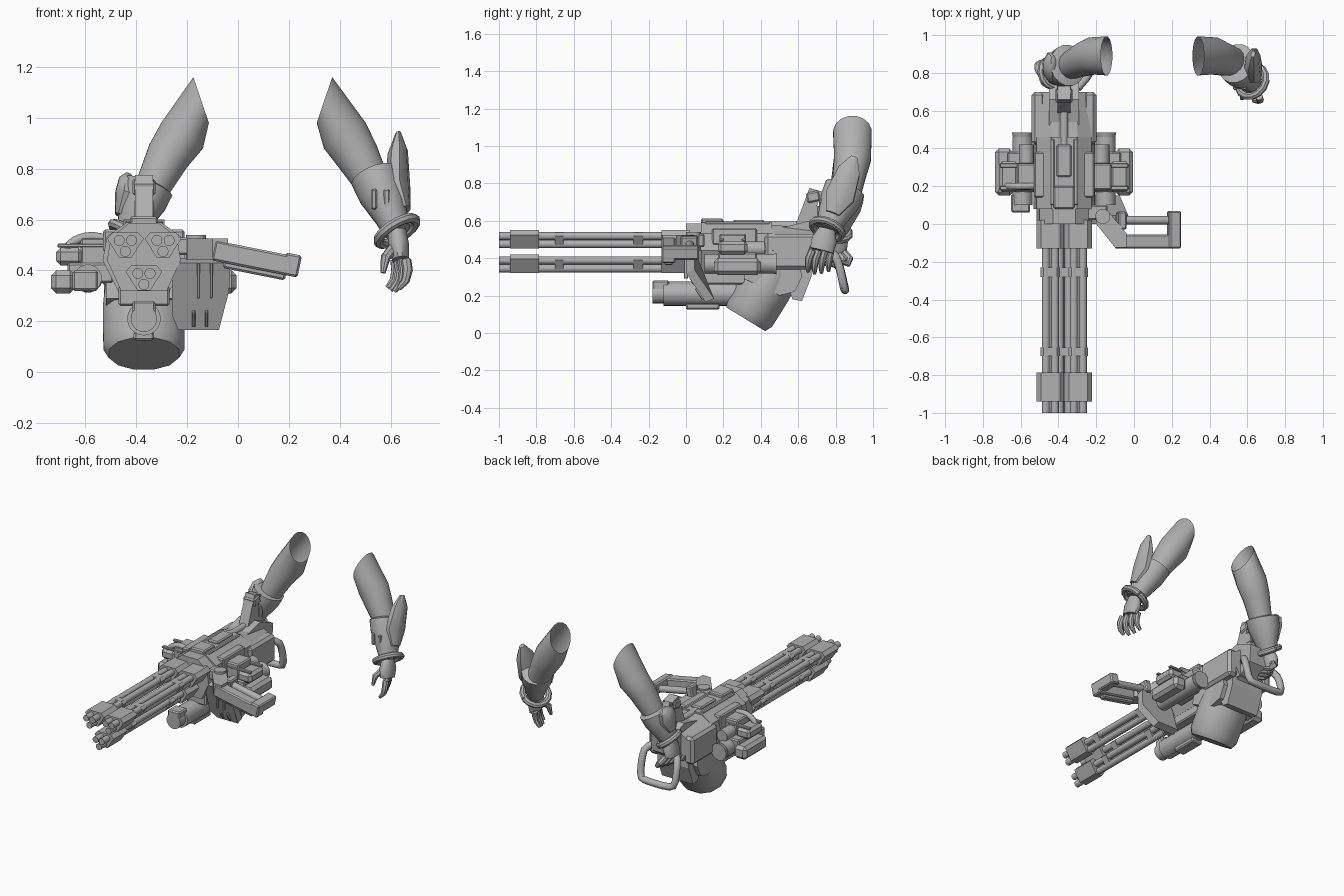
import bpy, bmesh, math
from mathutils import Vector, Matrix

if "Cube" in bpy.data.objects:
    bpy.data.objects.remove(bpy.data.objects["Cube"])

metal = bpy.data.materials.new("plain grey")
metal.diffuse_color = (0.44, 0.44, 0.44, 1)
metal.use_nodes = True
metal.node_tree.nodes["Principled BSDF"].inputs["Base Color"].default_value = metal.diffuse_color
CX = -0.37  # gun centre line


def finish(name, bm, smooth=False):
    bmesh.ops.recalc_face_normals(bm, faces=bm.faces)
    me = bpy.data.meshes.new(name)
    bm.to_mesh(me)
    bm.free()
    ob = bpy.data.objects.new(name, me)
    bpy.context.collection.objects.link(ob)
    me.materials.append(metal)
    if smooth:
        bpy.ops.object.select_all(action='DESELECT')
        bpy.context.view_layer.objects.active = ob
        ob.select_set(True)
        bpy.ops.object.shade_smooth_by_angle(angle=math.radians(40))
    return ob


def box(name, x, y, z, pitch=0, roll=0, bevel=0.008):
    """Box from ranges, turned about its own centre."""
    bm = bmesh.new()
    bmesh.ops.create_cube(bm, size=1)
    size = [abs(b - a) for a, b in (x, y, z)]
    mid = Vector([(a + b) / 2 for a, b in (x, y, z)])
    bmesh.ops.scale(bm, vec=size, verts=bm.verts)
    bmesh.ops.bevel(bm, geom=bm.edges[:], offset=min(bevel, min(size) / 4), segments=1, affect='EDGES')
    rot = Matrix.Rotation(roll, 4, 'Y') @ Matrix.Rotation(pitch, 4, 'X')
    bmesh.ops.transform(bm, matrix=Matrix.Translation(mid) @ rot, verts=bm.verts)
    return finish(name, bm)


def loft(name, rings, cap=True, smooth=True):
    bm = bmesh.new()
    loops = [[bm.verts.new(p) for p in r] for r in rings]
    n = len(loops[0])
    for a, b in zip(loops, loops[1:]):
        for i in range(n):
            j = (i + 1) % n
            bm.faces.new((a[i], a[j], b[j], b[i]))
    if cap:
        bm.faces.new(loops[0])
        bm.faces.new(loops[-1])
    return finish(name, bm, smooth)


def ring(c, t, ru, rv, n=16, up=(0, 1, 0)):
    """Ellipse round c, across direction t; ru lies along 'up'."""
    t = Vector(t).normalized()
    u = Vector(up)
    if abs(u.dot(t)) > 0.95:
        u = Vector((1, 0, 0))
    u = (u - t * u.dot(t)).normalized()
    v = t.cross(u)
    angs = [2 * math.pi * (i + 0.5) / n for i in range(n)]
    return [Vector(c) + u * ru * math.cos(a) + v * rv * math.sin(a) for a in angs]


def rod(name, a, b, r, n=16, r2=None):
    t = Vector(b) - Vector(a)
    r2 = r if r2 is None else r2
    return loft(name, [ring(a, t, r, r, n), ring(b, t, r2, r2, n)])


def tube(name, pts, radii, n=10):
    """Round finger or hose through points; a single radius also rounds the bends."""
    P = [Vector(p) for p in pts]
    if not isinstance(radii, list):
        P = [P[0]] + [a.lerp(b, f) for a, b in zip(P, P[1:]) for f in (0.25, 0.75)] + [P[-1]]
        radii = [radii] * len(P)
    u = Vector((0.3, 0.2, 0.9))
    rs = []
    for i, p in enumerate(P):
        t = (P[min(i + 1, len(P) - 1)] - P[max(i - 1, 0)]).normalized()
        u = (u - t * u.dot(t)).normalized()  # carried along so the tube does not twist
        rs.append(ring(p, t, radii[i], radii[i], n, u))
    return loft(name, rs)


def prism_y(name, pts, y0, y1, s=1.0):
    """xz outline run along y, its far end scaled by s."""
    zc = sum(p[1] for p in pts) / len(pts)
    xc = sum(p[0] for p in pts) / len(pts)
    return loft(name, [[(x, y0, z) for x, z in pts],
                       [(xc + (x - xc) * s, y1, zc + (z - zc) * s) for x, z in pts]], smooth=False)


def prism_x(name, pts, x0, x1):
    return loft(name, [[(x, y, z) for y, z in pts] for x in (x0, x1)], smooth=False)


# three barrel clusters
clamp = [(-0.072, 0.022), (-0.05, 0.047), (0.05, 0.047), (0.072, 0.022), (0.025, -0.052), (-0.025, -0.052)]
for x, z in [(-0.443, 0.503), (-0.295, 0.503), (CX, 0.373)]:
    for dx, dz in [(-0.024, 0.015), (0.024, 0.015), (0, -0.028)]:
        rod("barrel", (x + dx, -1, z + dz), (x + dx, 0.05, z + dz), 0.0215, 14)
        rod("barrel_bore", (x + dx, -1.0, z + dz), (x + dx, -0.99, z + dz), 0.011, 10)
    for y0, y1, s in [(-0.94, -0.785, 1), (-0.70, -0.655, 0.72), (-0.28, -0.23, 0.72), (-0.13, 0.02, 1)]:
        prism_y("barrel_clamp", [(x + a * s, z + b * s) for a, b in clamp], y0, y1)

# gun body: collar, receiver, rear housing
face = [(-0.13, 0.53), (-0.06, 0.585), (0.06, 0.585), (0.13, 0.53), (0.145, 0.44), (0.09, 0.32), (-0.09, 0.32), (-0.145, 0.44)]
prism_y("front_collar", [(CX + a, b) for a, b in face], 0.0, 0.08)
prism_y("receiver", [(CX + a * 1.12, 0.44 + (b - 0.44) * 1.03) for a, b in face], 0.08, 0.46)
prism_y("rear_housing", [(CX + a * 1.2, 0.44 + (b - 0.44) * 0.95) for a, b in face], 0.46, 0.70, 0.8)
for s in (-1, 1):
    def across(a, b):
        return (CX + s * a, CX + s * b)
    box("rear_cheek", across(0.10, 0.172), (0.42, 0.70), (0.34, 0.53), bevel=0.03)
    box("top_rail", across(0.05, 0.075), (0.1, 0.45), (0.56, 0.595))
    box("shoulder_plate", across(0.09, 0.16), (0.14, 0.38), (0.47, 0.56))
    # side pods: frame, open window bars, round canister
    box("pod_base", across(0.27, 0.365), (0.15, 0.40), (0.31, 0.40), bevel=0.02)
    box("pod_link", across(0.12, 0.30), (0.17, 0.38), (0.35, 0.43))
    box("pod_top", across(0.24, 0.345), (0.17, 0.33), (0.42, 0.49), bevel=0.02)
    box("pod_arm", across(0.13, 0.25), (0.18, 0.32), (0.40, 0.53))
    for y in (0.19, 0.31):
        box("pod_bar", across(0.14, 0.34), (y - 0.012, y + 0.012), (0.49, 0.505))
    rod("pod_canister", (CX + s * 0.22, 0.10, 0.37), (CX + s * 0.22, 0.46, 0.37), 0.054)
    rod("canister_cap", (CX + s * 0.22, 0.44, 0.37), (CX + s * 0.22, 0.485, 0.37), 0.047, 16, 0.058)
    rod("upper_canister", (CX + s * 0.2, 0.3, 0.45), (CX + s * 0.2, 0.42, 0.45), 0.04)
box("top_bridge", (CX - 0.055, CX + 0.055), (0.08, 0.2), (0.57, 0.612))
box("top_block", (CX - 0.04, CX + 0.04), (0.25, 0.42), (0.57, 0.605))
rod("spine_rod", (CX, 0.4, 0.575), (CX, 0.66, 0.575), 0.022)
box("pod_foot", (-0.65, -0.55), (0.06, 0.16), (0.32, 0.40))

# hose over the left pod
tube("side_hose", [(-0.68, 0.2, 0.47), (-0.655, 0.2, 0.51), (-0.61, 0.2, 0.53), (-0.56, 0.2, 0.535), (-0.49, 0.2, 0.51)], 0.018)

# rear spine, low rear box and tilted top grip
prism_x("rear_spine", [(0.5, 0.56), (0.66, 0.60), (0.80, 0.54), (0.79, 0.42), (0.67, 0.34), (0.5, 0.35)], CX - 0.08, CX + 0.08)
prism_x("rear_box", [(0.5, 0.36), (0.57, 0.18), (0.62, 0.17), (0.67, 0.30), (0.67, 0.36)], CX - 0.12, CX + 0.12)
prism_x("grip_post", [(0.58, 0.56), (0.66, 0.775), (0.73, 0.755), (0.70, 0.68), (0.76, 0.56)], CX - 0.035, CX + 0.035)
box("grip_head", (CX - 0.045, CX + 0.045), (0.645, 0.715), (0.70, 0.755), pitch=0.2)

# rear carrying loop
tube("carry_loop", [(-0.30, 0.72, 0.45), (-0.24, 0.79, 0.43), (-0.235, 0.82, 0.36), (-0.24, 0.845, 0.24), (-0.29, 0.85, 0.23),
                    (-0.46, 0.85, 0.23), (-0.505, 0.845, 0.25), (-0.505, 0.82, 0.36), (-0.48, 0.78, 0.42), (-0.40, 0.72, 0.45)], 0.023)

# drum hanging below, tilted backwards
ax = Vector((0, 0.52, 0.85))
foot = Vector((CX, 0.32, 0.073))
loft("drum", [ring(foot + ax * d, ax, r * 1.1, r * 0.97, 12, (1, 0, 0))
              for d, r in [(0, 0.130), (0.04, 0.15), (0.2, 0.152), (0.38, 0.135)]])
prism_x("drum_neck", [(0.33, 0.40), (0.31, 0.29), (0.5, 0.2), (0.58, 0.22), (0.62, 0.3), (0.6, 0.42)], CX - 0.15, CX + 0.15)

# slanted shield panel at front right, with ribs
panel = [(-0.26, 0.43, 0), (-0.03, 0.43, 0), (-0.035, 0.32, 0), (-0.075, 0.165, 0.105), (-0.235, 0.165, 0.105), (-0.26, 0.225, 0.06)]
loft("shield_panel", [[(x, y + d, z + d * 0.4) for x, z, y in panel] for d in (0, 0.045)], smooth=False)
for x in (-0.155, -0.105):
    box("panel_rib", (x - 0.006, x + 0.006), (-0.012, 0.01), (0.29, 0.43))
    box("panel_rib", (x - 0.025, x - 0.012), (0.065, 0.085), (0.175, 0.245), pitch=0.6)

# small launcher tube under the barrels
rod("under_tube", (CX, -0.12, 0.21), (CX, 0.28, 0.21), 0.066, 18)
rod("under_muzzle", (CX, -0.18, 0.21), (CX, -0.10, 0.21), 0.052, 18)
box("muzzle_guard", (CX - 0.045, CX + 0.045), (-0.18, -0.09), (0.2, 0.28))
box("under_plate", (CX - 0.04, CX + 0.04), (0.0, 0.18), (0.125, 0.16))
box("under_bracket", (CX - 0.10, CX + 0.10), (0.03, 0.32), (0.26, 0.34))

# folding side arm, sloping down to the right
slope = math.atan(0.2)
rod("arm_hinge", (-0.165, 0.04, 0.44), (-0.165, 0.04, 0.54), 0.04)
box("arm_root", (-0.25, -0.14), (0.02, 0.1), (0.46, 0.53))
elbow = [(-0.2, 0.06), (-0.13, 0.06), (-0.04, -0.05), (-0.04, -0.125), (-0.1, -0.125), (-0.2, 0)]
loft("arm_elbow", [[(x, y, z) for x, y in elbow] for z in (0.44, 0.525)], smooth=False)
box("arm_bar", (-0.1, 0.245), (-0.13, -0.055), (0.405, 0.485), roll=slope)
box("arm_rail", (-0.06, 0.19), (-0.115, -0.07), (0.385, 0.42), roll=slope)
box("arm_end", (0.18, 0.245), (-0.13, 0.07), (0.395, 0.465), roll=slope)
rod("arm_rod", (-0.07, 0.02, 0.475), (0.21, 0.02, 0.42), 0.023)
box("rod_socket", (-0.09, -0.045), (-0.03, 0.065), (0.44, 0.52), roll=slope)


def arm(side, sleeve, cuff, fin, hoop_size, palm, fingers, thumb):
    """Sleeve with open slanted end, flared gauntlet, wrist ring and hand."""
    m = 1 if side == "right" else -1
    t = (0.5 * m, -0.1, -0.8)
    e, a, b, c = sleeve
    loft(side + "_sleeve", [ring(e, (0.95 * m, 0, -0.32), 0.105, 0.097), ring(a, t, 0.10, 0.098),
                            ring(b, t, 0.09, 0.088), ring(c, t, 0.075, 0.07)], cap=False)
    p, q = Vector(cuff[0]), Vector(cuff[1])
    d = q - p
    loft(side + "_gauntlet", [ring(p - d * 0.05, d, 0.075, 0.072), ring(p, d, 0.112, 0.1), ring(p + d * 0.3, d, 0.108, 0.095),
                              ring(p + d * 0.75, d, 0.078, 0.066), ring(q, d, 0.062, 0.055)])
    # pointed guard on the outer side of the gauntlet
    f = Vector(fin)
    base = p + d * 0.3 + Vector((0.06 * m, 0, 0.02))
    loft(side + "_elbow_guard", [ring(f, d, 0.02, 0.012, 8), ring(f.lerp(base, 0.35), d, 0.065, 0.042, 8),
                                 ring(base, d, 0.085, 0.055, 8), ring(base + d * 0.4, d, 0.04, 0.02, 8)])
    # bracelet
    hoop = ring(q, d + Vector((0.05 * m, 0, 0)), hoop_size, hoop_size, 14)
    tube(side + "_bracelet", hoop + hoop[:1], [0.02] * 15, 8)
    for s in (-0.025, 0.025):
        cx = p.x + 0.02 * m + s
        box(side + "_gauntlet_clip", (cx - 0.012, cx + 0.012), (p.y - 0.14, p.y - 0.09), (p.z - 0.13, p.z - 0.05))
    w = Vector(palm)
    v = w - q
    loft(side + "_palm", [ring(q, v, 0.045, 0.038, 12), ring(q + v * 0.5, v, 0.07, 0.042, 12), ring(w, v, 0.065, 0.034, 12)])
    for k in range(4):
        off = Vector((0.014 * m * (1.5 - k), 0.033 * (k - 1.5), 0))
        tip = [w + off * 1.1 + Vector(g) * (1 - 0.08 * abs(k - 1.3)) for g in fingers]
        tube(side + "_finger", [w + off] + tip, [0.021, 0.02, 0.017, 0.01], 8)
    tube(side + "_thumb", [q + v * 0.4] + [w + Vector(g) for g in thumb], [0.026, 0.02, 0.01], 8)


arm("right", [(0.34, 0.89, 1.07), (0.42, 0.89, 0.93), (0.47, 0.875, 0.85), (0.53, 0.86, 0.74)],
    [(0.54, 0.85, 0.77), (0.625, 0.755, 0.555)], (0.63, 0.90, 0.94), 0.085, (0.64, 0.725, 0.44),
    [(0.005, -0.015, -0.045), (-0.005, -0.02, -0.09), (-0.035, -0.02, -0.125)],
    [(-0.06, -0.05, 0.01), (-0.07, -0.06, -0.05)])
arm("left", [(-0.145, 0.89, 1.07), (-0.22, 0.89, 0.93), (-0.275, 0.87, 0.85), (-0.34, 0.84, 0.72)],
    [(-0.35, 0.84, 0.73), (-0.43, 0.80, 0.54)], (-0.43, 0.86, 0.78), 0.075, (-0.455, 0.795, 0.43),
    [(0.02, 0.03, -0.04), (0.05, 0.02, -0.07), (0.07, -0.02, -0.06)],
    [(0.05, -0.05, 0.02), (0.08, -0.06, -0.01)])
